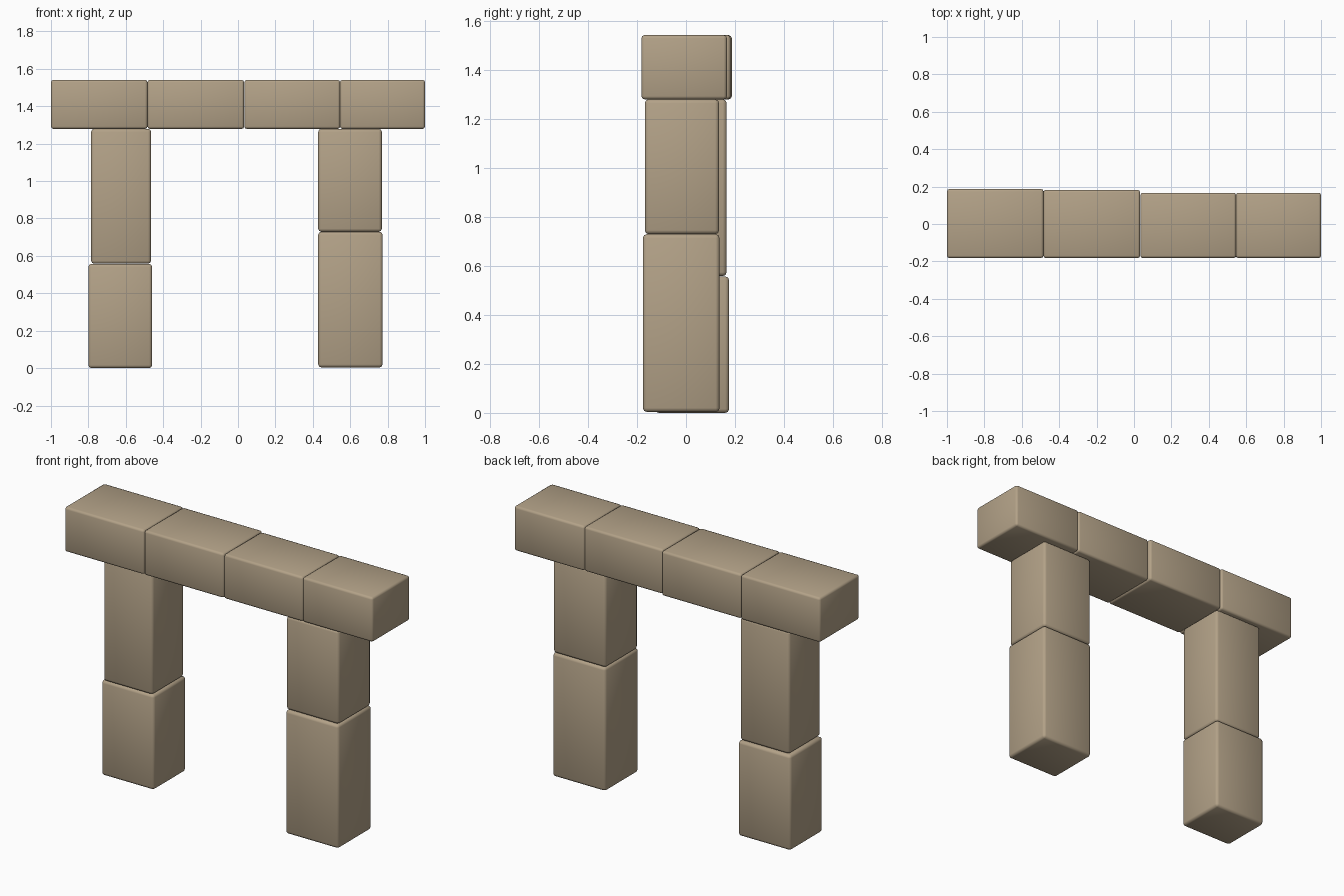
import bpy
import bmesh
import math

if "Cube" in bpy.data.objects:
    bpy.data.objects.remove(bpy.data.objects["Cube"])

stone = bpy.data.materials.new("tan_stone")
stone.diffuse_color = (0.45, 0.36, 0.245, 1)
stone.use_nodes = True
stone.node_tree.nodes["Principled BSDF"].inputs["Base Color"].default_value = stone.diffuse_color


def block(name, x0, x1, y0, y1, z0, z1, bevel=0.016):
    """Box between the given bounds with softly rounded edges."""
    bm = bmesh.new()
    bmesh.ops.create_cube(bm, size=1)
    bmesh.ops.scale(bm, vec=(x1 - x0, y1 - y0, z1 - z0), verts=bm.verts)
    bmesh.ops.bevel(bm, geom=bm.edges[:], offset=bevel, segments=2,
                    profile=0.5, affect='EDGES')
    mesh = bpy.data.meshes.new(name)
    bm.to_mesh(mesh)
    bm.free()
    mesh.materials.append(stone)
    ob = bpy.data.objects.new(name, mesh)
    ob.location = ((x0 + x1) / 2, (y0 + y1) / 2, (z0 + z1) / 2)
    bpy.context.collection.objects.link(ob)
    bpy.ops.object.select_all(action='DESELECT')
    ob.select_set(True)
    bpy.context.view_layer.objects.active = ob
    bpy.ops.object.shade_smooth_by_angle(angle=math.radians(50))


# Left pillar
block("left_pillar_lower", -0.80, -0.459, -0.127, 0.176, 0.0, 0.557)
block("left_pillar_upper", -0.785, -0.465, -0.130, 0.166, 0.558, 1.279)

# Right pillar
block("right_pillar_lower", 0.429, 0.773, -0.176, 0.137, 0.004, 0.729)
block("right_pillar_upper", 0.429, 0.769, -0.168, 0.135, 0.729, 1.279)

# Lintel blocks: x range and back face
for i, (x0, x1, back) in enumerate([(-1.0, -0.484, 0.187), (-0.484, 0.033, 0.182),
                                    (0.034, 0.546, 0.167), (0.545, 1.0, 0.167)]):
    block(f"lintel_block_{i + 1}", x0, x1, -0.182, back, 1.279, 1.541, 0.013)
